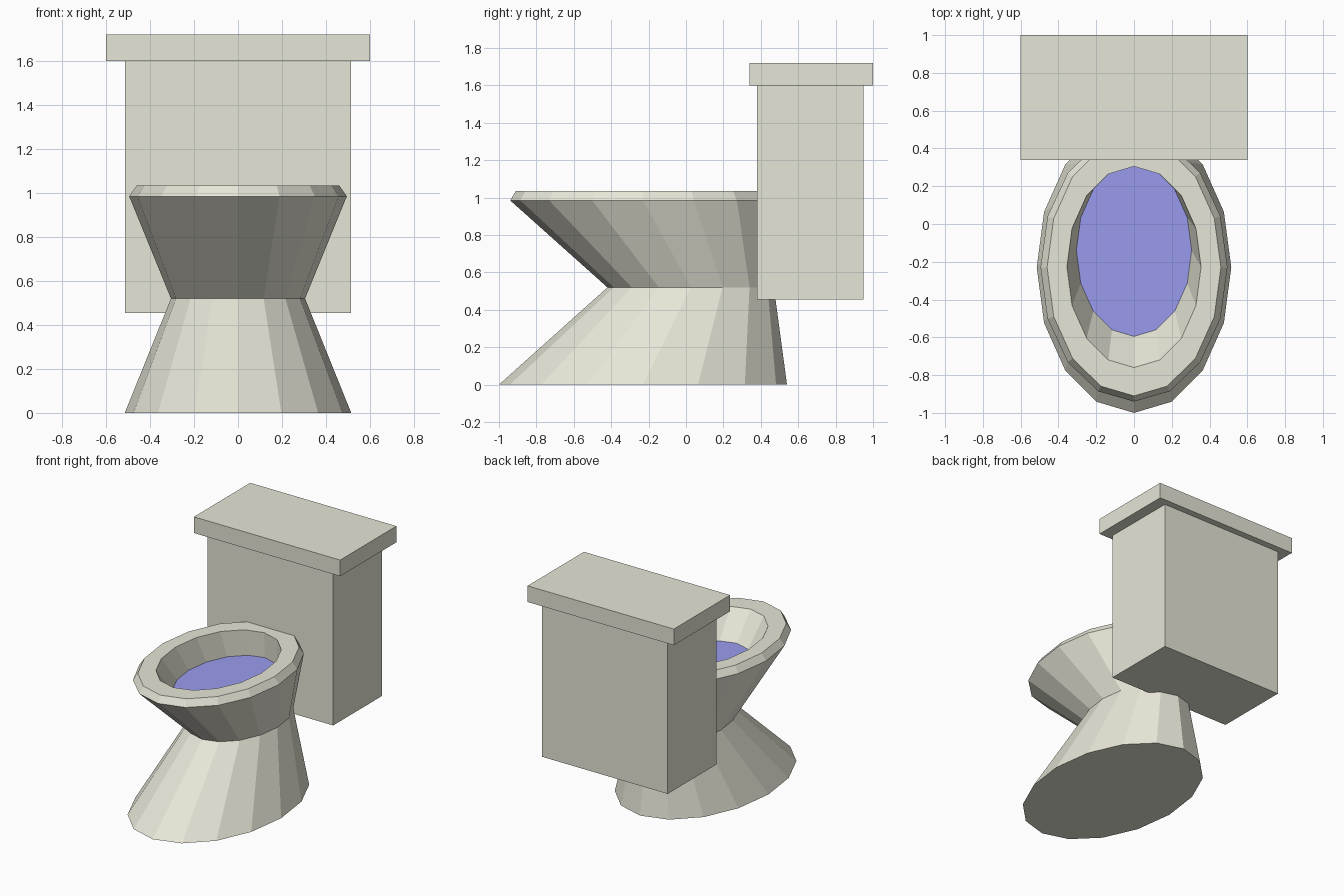
import bpy, bmesh, math

if "Cube" in bpy.data.objects:
    bpy.data.objects.remove(bpy.data.objects["Cube"])

SIDES = 16


def material(name, color):
    m = bpy.data.materials.new(name)
    m.diffuse_color = color
    m.use_nodes = True
    m.node_tree.nodes["Principled BSDF"].inputs["Base Color"].default_value = m.diffuse_color
    return m


def finish(name, bm, mat):
    mesh = bpy.data.meshes.new(name)
    bm.to_mesh(mesh)
    bm.free()
    mesh.materials.append(mat)
    obj = bpy.data.objects.new(name, mesh)
    bpy.context.collection.objects.link(obj)
    return obj


def add_ring(bm, z, rx, front, back):
    """Oval ring of vertices, given half width and its y extents."""
    cy, ry = (front + back) / 2, (back - front) / 2
    angles = [2 * math.pi * i / SIDES for i in range(SIDES)]
    return [bm.verts.new((rx * math.cos(a), cy + ry * math.sin(a), z)) for a in angles]


def box(name, x, y0, y1, z0, z1, mat):
    bm = bmesh.new()
    bmesh.ops.create_cube(bm, size=1)
    for v in bm.verts:
        v.co = (v.co.x * 2 * x,
                (y0 + y1) / 2 + v.co.y * (y1 - y0),
                (z0 + z1) / 2 + v.co.z * (z1 - z0))
    return finish(name, bm, mat)


ceramic = material("ceramic", (0.80, 0.79, 0.68, 1))
blue = material("water_blue", (0.32, 0.33, 0.85, 1))

# Pedestal, bowl and rim: oval rings (z, half width, front y, back y)
rings = [
    (0.00, 0.515, -1.00, 0.54),   # foot
    (0.52, 0.305, -0.42, 0.47),   # waist
    (0.985, 0.495, -0.94, 0.48),  # rim lower edge
    (1.035, 0.46, -0.91, 0.45),   # rim top outer
    (1.035, 0.355, -0.76, 0.305), # rim opening
    (0.845, 0.305, -0.595, 0.315),# inner wall at water level
]
bm = bmesh.new()
loops = [add_ring(bm, *r) for r in rings]
for a, b in zip(loops, loops[1:]):
    for i in range(SIDES):
        j = (i + 1) % SIDES
        bm.faces.new((a[i], a[j], b[j], b[i]))
bm.faces.new(loops[0][::-1])
finish("bowl", bm, ceramic)

# Water surface
bm = bmesh.new()
bm.faces.new(add_ring(bm, *rings[-1]))
finish("water", bm, blue)

# Tank and its lid
box("tank", 0.515, 0.38, 0.95, 0.455, 1.60, ceramic)
box("tank_lid", 0.60, 0.34, 1.00, 1.60, 1.72, ceramic)
